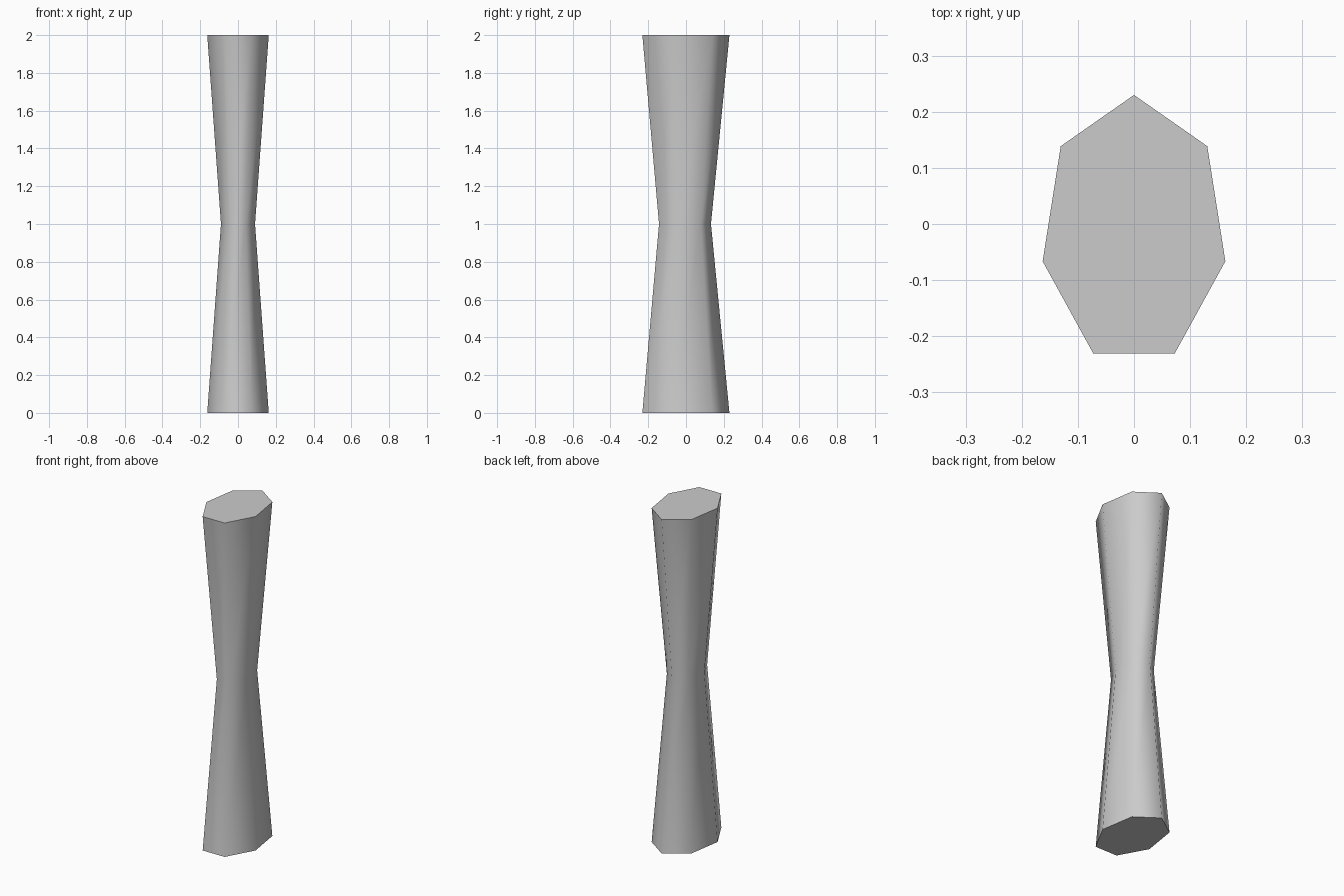
import bpy, bmesh, math

if "Cube" in bpy.data.objects:
    bpy.data.objects.remove(bpy.data.objects["Cube"])

SIDES = 7
Y_SHIFT = -0.0125  # centres the heptagon's extent on y = 0


def ring(bm, z, rx, ry):
    """Heptagon ring with one corner pointing to the back (+y)."""
    angles = [math.pi / 2 + 2 * math.pi * i / SIDES for i in range(SIDES)]
    return [bm.verts.new((rx * math.cos(a), ry * math.sin(a) + Y_SHIFT, z))
            for a in angles]


# Waisted seven-sided column: wide ends, narrow middle
bm = bmesh.new()
rings = [ring(bm, *r) for r in ((0, 0.167, 0.2425),
                                (1, 0.0925, 0.1447),
                                (2, 0.167, 0.2425))]
for low, high in zip(rings, rings[1:]):
    for i in range(SIDES):
        j = (i + 1) % SIDES
        bm.faces.new((low[i], low[j], high[j], high[i]))

# Flat end caps
bm.faces.new(rings[0][::-1])
bm.faces.new(rings[-1])

mesh = bpy.data.meshes.new("waisted_column")
bm.to_mesh(mesh)
bm.free()
column = bpy.data.objects.new("waisted_column", mesh)
bpy.context.collection.objects.link(column)

# Smooth sides, sharp rims
bpy.context.view_layer.objects.active = column
column.select_set(True)
bpy.ops.object.shade_smooth_by_angle(angle=math.radians(78))
